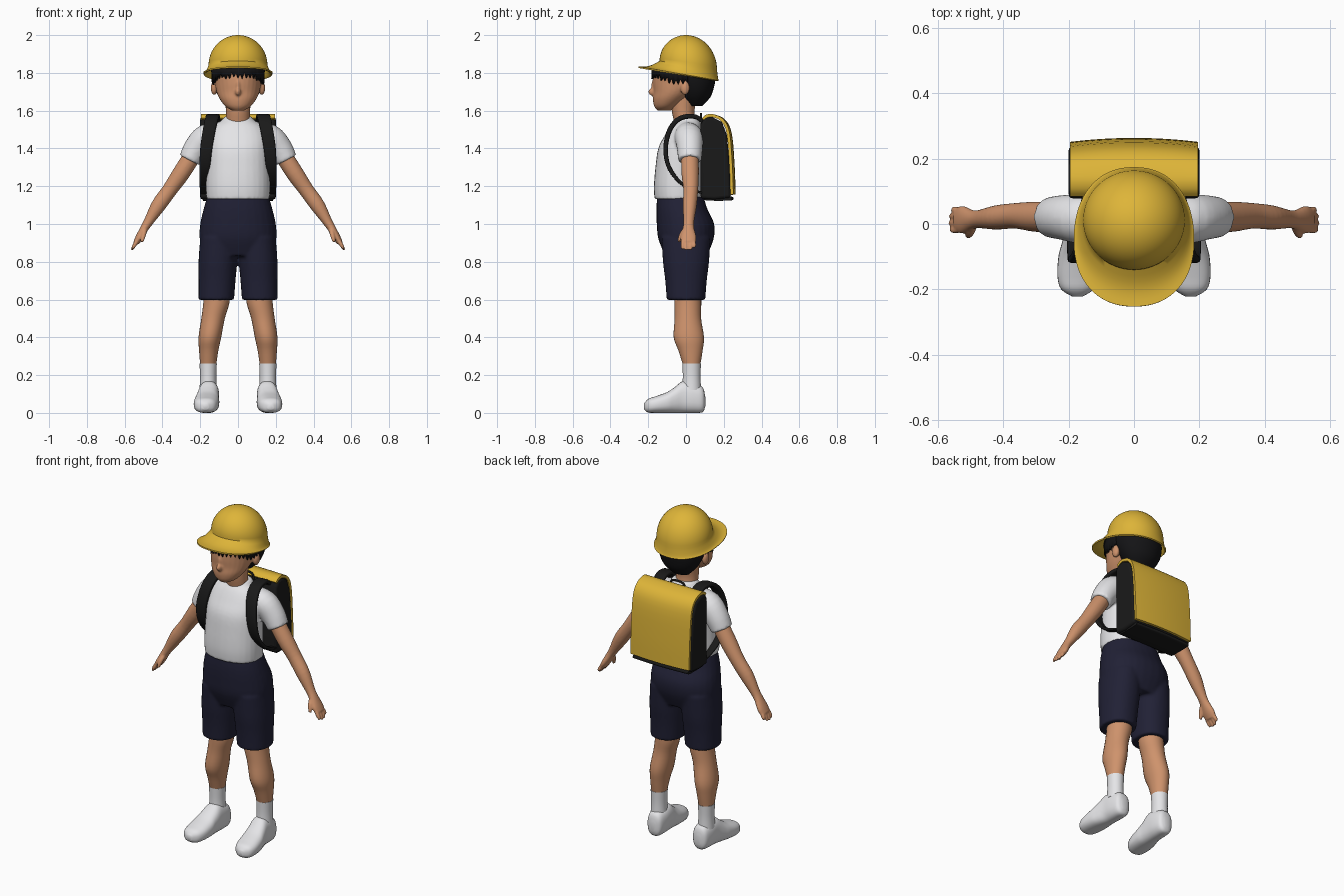
import bpy, bmesh, math, random
from mathutils import Vector

random.seed(4)
X, Y, Z = Vector((1, 0, 0)), Vector((0, 1, 0)), Vector((0, 0, 1))
if "Cube" in bpy.data.objects:
    bpy.data.objects.remove(bpy.data.objects["Cube"])


def material(name, r, g, b):
    m = bpy.data.materials.new(name)
    m.use_nodes = True
    m.diffuse_color = (r, g, b, 1)
    bsdf = m.node_tree.nodes["Principled BSDF"]
    bsdf.inputs["Base Color"].default_value = (r, g, b, 1)
    bsdf.inputs["Roughness"].default_value = 0.7
    return m


skin = material("skin", 0.62, 0.29, 0.15)
white = material("white cloth", 0.8, 0.8, 0.82)
navy = material("navy cloth", 0.015, 0.015, 0.036)
yellow = material("yellow", 0.73, 0.46, 0.04)
black = material("black leather", 0.01, 0.01, 0.01)
dark = material("dark hair", 0.007, 0.007, 0.008)


def select(ob):
    bpy.ops.object.select_all(action="DESELECT")
    ob.select_set(True)
    bpy.context.view_layer.objects.active = ob


def apply(ob, kind, **settings):
    select(ob)
    mod = ob.modifiers.new(kind, kind)
    for key, value in settings.items():
        setattr(mod, key, value)
    bpy.ops.object.modifier_apply(modifier=mod.name)


def smooth(ob, angle=50):
    select(ob)
    bpy.ops.object.shade_smooth_by_angle(angle=math.radians(angle))
    return ob


def grid(name, rows, mat, closed=False, caps=""):
    """Skin rows of points; caps lists the ends to close: s(tart), e(nd)."""
    bm = bmesh.new()
    rows = [[bm.verts.new(p) for p in row] for row in rows]
    n = len(rows[0])
    for a, b in zip(rows, rows[1:]):
        for i in range(n if closed else n - 1):
            j = (i + 1) % n
            bm.faces.new((a[i], a[j], b[j], b[i]))
    if "s" in caps:
        bm.faces.new(rows[0])
    if "e" in caps:
        bm.faces.new(rows[-1])
    bmesh.ops.recalc_face_normals(bm, faces=bm.faces)
    me = bpy.data.meshes.new(name)
    bm.to_mesh(me)
    bm.free()
    me.materials.append(mat)
    ob = bpy.data.objects.new(name, me)
    bpy.context.collection.objects.link(ob)
    return smooth(ob)


def spline(keys, steps=4):
    """Catmull-Rom through tuples of any length."""
    ext = [keys[0]] + list(keys) + [keys[-1]]
    out = []
    for p, q, r, s in zip(ext, ext[1:], ext[2:], ext[3:]):
        for k in range(steps):
            t = k / steps
            out.append([b + t / 2 * (c - a + t * (2*a - 5*b + 4*c - d + t * (3*(b - c) + d - a)))
                        for a, b, c, d in zip(p, q, r, s)])
    return out + [list(keys[-1])]


def tube(name, keys, mat, axis=X, along=None, power=2, sides=28):
    """Loft ovals (x, y, z, radius on axis, other radius) along a path."""
    keys = spline(keys)
    pts = [Vector(k[:3]) for k in keys]
    rows = []
    for i, k in enumerate(keys):
        t = along or (pts[min(i + 1, len(pts) - 1)] - pts[max(i - 1, 0)]).normalized()
        other = t.cross(axis).normalized()
        ring = []
        for s in range(sides):
            a = math.tau * s / sides
            c, d = [math.copysign(abs(v) ** (2 / power), v) for v in (math.cos(a), math.sin(a))]
            ring.append(pts[i] + axis * k[3] * c + other * k[4] * d)
        rows.append(ring)
    return grid(name, rows, mat, True, "se")


def ball(name, loc, size, mat):
    bpy.ops.mesh.primitive_uv_sphere_add(segments=24, ring_count=16, radius=1, location=loc)
    ob = bpy.context.object
    ob.name, ob.scale = name, size
    ob.data.materials.append(mat)
    bpy.ops.object.transform_apply(location=True, rotation=False, scale=True)
    return smooth(ob)


def mirror(ob):
    apply(ob, "MIRROR", use_mirror_merge=False)
    return ob


def fuse(name, parts, voxel, rounds=3):
    """Merge overlapping solids into one soft skin."""
    select(parts[0])
    for p in parts:
        p.select_set(True)
    bpy.ops.object.join()
    ob = bpy.context.object
    ob.name = name
    apply(ob, "REMESH", mode="VOXEL", voxel_size=voxel)
    apply(ob, "SMOOTH", factor=0.5, iterations=rounds)
    return smooth(ob, 60)


# Head with nose and ears, and neck
skull = tube("skull", [(0, -.115, 1.6, .03, .035), (0, -.108, 1.622, .066, .06), (0, -.085, 1.66, .096, .09),
                       (0, -.06, 1.7, .114, .112), (0, -.04, 1.75, .123, .135), (0, -.03, 1.8, .128, .14),
                       (0, -.02, 1.86, .11, .12)], skin, along=Z)
nose = ball("nose", (0, -.176, 1.7), (.015, .023, .022), skin)
bridge = ball("bridge", (0, -.17, 1.73), (.011, .014, .04), skin)
ears = mirror(ball("ear", (.126, -.005, 1.72), (.018, .024, .038), skin))
fuse("head", [skull, nose, bridge, ears], .006)
tube("neck", [(0, .01, 1.48, .07, .06), (0, -.005, 1.54, .064, .058), (0, -.015, 1.6, .064, .06),
              (0, -.01, 1.68, .07, .07)], skin, along=Z)

# Hair at the back, and a ragged fringe
tube("back_hair", [(0, .05, 1.625, .055, .035), (0, .05, 1.67, .098, .078), (0, .045, 1.72, .125, .102),
                   (0, .03, 1.78, .138, .126), (0, .01, 1.85, .135, .13)], dark, along=Z)
top, low = [], []
teeth = 44
for i in range(teeth + 1):
    a = math.radians(-105 + 210 * i / teeth)
    x, y = math.sin(a), -math.cos(a)
    drop = (.034 if i % 2 else .058) + random.uniform(-.008, .008) + .035 * abs(x) ** 5
    top.append((x * .138, -.03 + y * .148, 1.832))
    low.append((x * .134, -.03 + y * .149, 1.832 - drop))
fringe = grid("fringe", [top, low], dark)
apply(fringe, "SOLIDIFY", thickness=.01, offset=0)

# Cap: dome that flares into a brim, longest at the front
rows = []
around = 64
for k in range(22):
    ring = []
    for s in range(around):
        a = math.tau * s / around
        c, d = math.cos(a), math.sin(a)
        base = Vector((.156 * c, .012 + .152 * d, 0))
        base.z = 1.842 - .15 * base.y
        if k < 16:
            phi = math.radians(1 + 89 * k / 15)
            p = Vector((base.x * math.sin(phi), base.y * math.sin(phi), base.z + (2 - base.z) * math.cos(phi)))
        else:
            sx, sy = [math.copysign(abs(v) ** .9, v) for v in (c, d)]
            edge = Vector((.184 * sx, -.05 + (.202 if d < 0 else .224) * sy, 0))
            edge.z = 1.79 - .175 * edge.y
            t = (k - 15) / 6
            p = base.lerp(edge, t)
            p.z -= .012 * math.sin(math.pi * t)
        ring.append(p)
    rows.append(ring)
cap = grid("cap", rows, yellow, True, "s")
apply(cap, "SOLIDIFY", thickness=.008, offset=-1)
smooth(cap)

# Shirt
torso = tube("torso", [(0, -.037, 1.132, .168, .13), (0, -.04, 1.2, .17, .13), (0, -.037, 1.3, .167, .125),
                       (0, -.03, 1.4, .163, .117), (0, -.012, 1.47, .155, .1), (0, 0, 1.52, .128, .082),
                       (0, .008, 1.55, .085, .066), (0, .01, 1.57, .072, .056)], white, along=Z, power=2.2)
sleeves = mirror(tube("sleeve", [(.08, .01, 1.47, .07, .07), (.165, .015, 1.457, .075, .073),
                                 (.22, .02, 1.4, .068, .068), (.255, .02, 1.337, .062, .06)], white, axis=Y))
fuse("shirt", [torso, sleeves], .009)

# Arms with hands
parts = [tube("arm", [(.23, .02, 1.38, .046, .046), (.3, .022, 1.27, .046, .046), (.362, .025, 1.18, .039, .04),
                      (.42, .02, 1.1, .037, .039), (.472, .015, 1.015, .028, .026), (.495, .013, .978, .03, .022),
                      (.522, .013, .93, .042, .02), (.54, .013, .9, .038, .016)], skin, axis=Y)]
for y, reach in ((-.018, .9), (.003, 1), (.024, .97), (.043, .75)):
    tip = Vector((.53, y * .9, .915)).lerp(Vector((.563, y, .862)), reach)
    parts.append(tube("finger", [(.525, y * .8, .925, .011, .012), (.547, y, .89, .011, .011),
                                 (*tip, .007, .006)], skin, axis=Y, sides=12))
parts.append(tube("thumb", [(.493, .0, .975, .015, .014), (.5, -.025, .94, .013, .013),
                            (.508, -.038, .905, .008, .008)], skin, axis=X, sides=12))
mirror(fuse("arms", parts, .005, 2))

# Shorts
hips = tube("hips", [(0, -.03, 1.15, .161, .122), (0, -.022, 1.08, .182, .135), (0, -.003, 1, .2, .152),
                     (0, 0, .92, .203, .146), (0, 0, .83, .18, .11)], navy, along=Z, power=2.2)
legs = mirror(tube("short_leg", [(.1, 0, .93, .1, .13), (.107, 0, .8, .102, .122), (.111, 0, .7, .098, .11),
                                 (.115, 0, .598, .094, .102)], navy, along=Z, power=2.2))
fuse("shorts", [hips, legs], .009)

# Legs, socks and shoes
mirror(tube("legs", [(.11, .01, .66, .07, .07), (.115, .01, .58, .069, .071), (.132, .01, .5, .062, .07),
                     (.149, .015, .4, .06, .08), (.155, .024, .33, .051, .064), (.158, .03, .25, .042, .045)],
            skin, along=Z))
mirror(tube("socks", [(.158, .03, .12, .046, .05), (.158, .03, .19, .043, .047), (.158, .03, .262, .046, .049)],
            white, along=Z))
mirror(tube("shoes", [(.152, .102, .06, .015, .025), (.152, .088, .07, .043, .066), (.153, .04, .078, .053, .078),
                      (.155, -.015, .084, .055, .084), (.161, -.06, .068, .06, .068), (.165, -.1, .055, .066, .055),
                      (.17, -.16, .044, .064, .044), (.173, -.2, .038, .049, .036), (.173, -.222, .034, .015, .016)],
            white, along=-Y, power=2.5))

# School bag: rounded case, wrapping flap, base rim, handle and straps
outline = [(.078, 1.135), (.078, 1.53), (.1, 1.565), (.14, 1.566), (.19, 1.54), (.217, 1.47),
           (.232, 1.3), (.238, 1.14), (.15, 1.13)]
case = grid("bag_case", [[(x, y, z) for y, z in outline] for x in (-.2, .2)], black, True, "se")
apply(case, "BEVEL", width=.014, segments=3, limit_method="ANGLE", angle_limit=math.radians(50))
smooth(case)
path = spline([(.09, 1.555), (.11, 1.571), (.145, 1.573), (.195, 1.546), (.224, 1.475), (.238, 1.3), (.243, 1.155)])
rows = []
for y, z in path:
    back = min(1, max(0, (y - .14) / .09))
    rows.append([(.195 * s / 8, y + .012 * back * (1 - (s / 8) ** 2), z) for s in range(-8, 9)])
flap = grid("bag_flap", rows, yellow)
apply(flap, "SOLIDIFY", thickness=.016, offset=0)
smooth(flap)
tube("bag_base", [(-.185, .17, 1.135, .075, .012), (0, .175, 1.135, .077, .012), (.185, .17, 1.135, .075, .012)],
     black, axis=Y, power=4)
tube("bag_handle", [(-.05, .08, 1.54, .006, .006), (-.035, .08, 1.578, .006, .006), (.035, .08, 1.578, .006, .006),
                    (.05, .08, 1.54, .006, .006)], black, axis=Y, sides=10)
mirror(tube("straps", [(.125, .1, 1.53, .033, .01), (.13, .05, 1.568, .034, .012), (.138, -.03, 1.56, .035, .013),
                       (.152, -.085, 1.5, .034, .013), (.168, -.108, 1.4, .032, .012),
                       (.176, -.09, 1.3, .028, .011), (.182, -.03, 1.22, .022, .009), (.183, .04, 1.18, .018, .007),
                       (.18, .1, 1.16, .016, .006)], black, axis=X, power=4))
